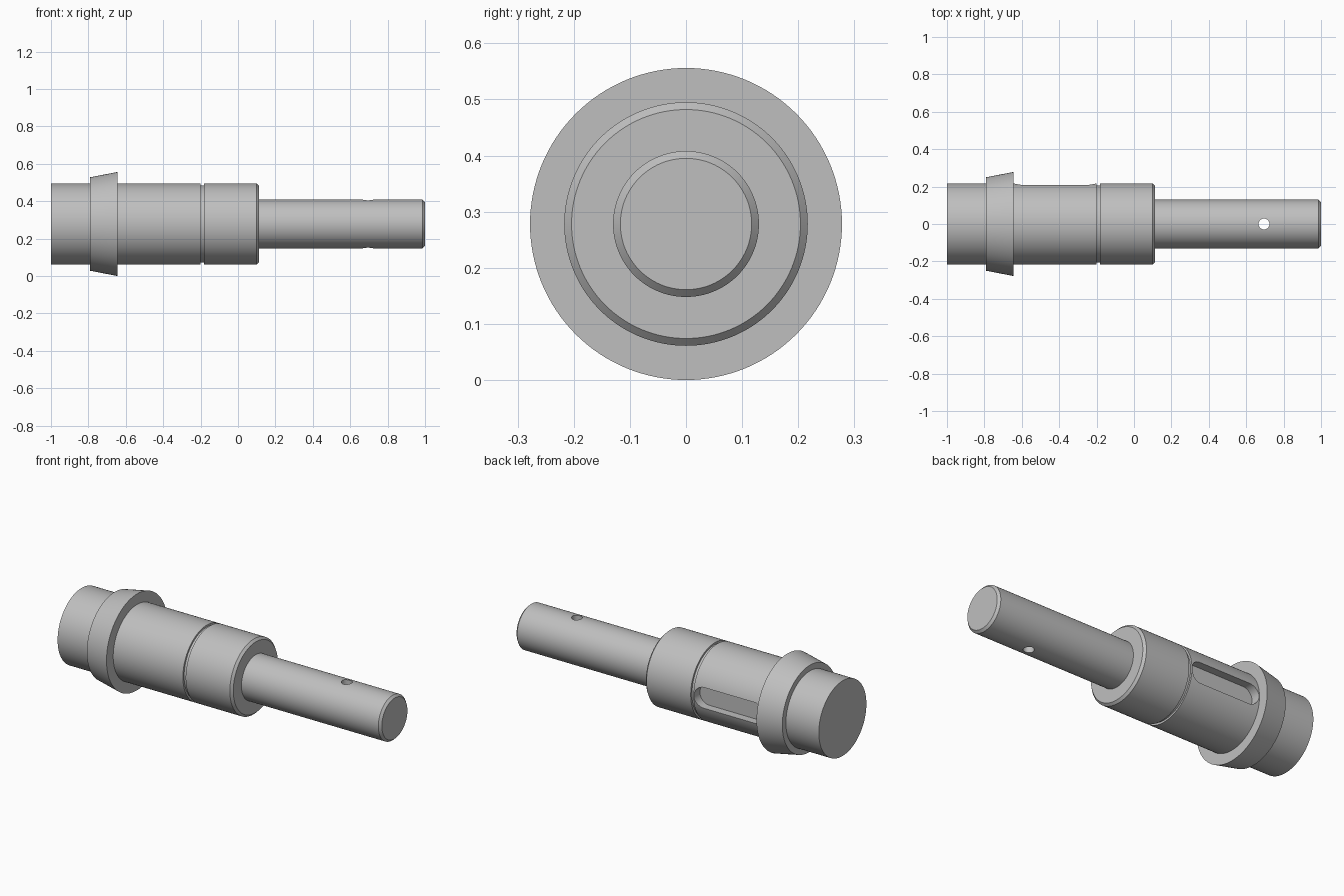
import bpy, bmesh
from math import radians
from mathutils import Matrix, Vector

cube = bpy.data.objects.get("Cube")
if cube:
    bpy.data.objects.remove(cube, do_unlink=True)

AXIS_Z = 0.278
BODY_R, SPINDLE_R, CHAMFER = 0.217, 0.13, 0.013

steel = bpy.data.materials.new("steel grey")
steel.use_nodes = True
steel.diffuse_color = (0.52, 0.52, 0.52, 1)
steel.node_tree.nodes["Principled BSDF"].inputs["Base Color"].default_value = steel.diffuse_color


def make_object(name, bm):
    bmesh.ops.recalc_face_normals(bm, faces=bm.faces)
    mesh = bpy.data.meshes.new(name)
    bm.to_mesh(mesh)
    bm.free()
    mesh.materials.append(steel)
    obj = bpy.data.objects.new(name, mesh)
    bpy.context.collection.objects.link(obj)
    return obj


def lathe(name, profile, steps=128):
    """Turn (x, radius) points around the x axis and cap both ends."""
    bm = bmesh.new()
    verts = [bm.verts.new((x, 0, r)) for x, r in profile]
    edges = [bm.edges.new(pair) for pair in zip(verts, verts[1:])]
    bmesh.ops.spin(bm, geom=verts + edges, cent=(0, 0, 0), axis=(1, 0, 0),
                   angle=radians(360), steps=steps, use_merge=True)
    bmesh.ops.remove_doubles(bm, verts=bm.verts, dist=1e-5)
    bmesh.ops.holes_fill(bm, edges=[e for e in bm.edges if e.is_boundary], sides=0)
    bmesh.ops.translate(bm, verts=bm.verts, vec=(0, 0, AXIS_Z))
    return make_object(name, bm)


def cylinder(bm, radius, depth, matrix, segments=48):
    bmesh.ops.create_cone(bm, cap_ends=True, segments=segments, radius1=radius,
                          radius2=radius, depth=depth, matrix=matrix)


def cut(target, cutter):
    mod = target.modifiers.new("cut", "BOOLEAN")
    mod.operation, mod.solver, mod.object = "DIFFERENCE", "EXACT", cutter
    bpy.ops.object.select_all(action="DESELECT")
    bpy.context.view_layer.objects.active = target
    target.select_set(True)
    bpy.ops.object.modifier_apply(modifier=mod.name)
    bpy.data.objects.remove(cutter, do_unlink=True)


# Turned shaft: tail, tapered collar, body with ring groove, spindle
shaft = lathe("stepped_shaft", [
    (-1, BODY_R),
    (-0.79, BODY_R), (-0.79, 0.25), (-0.645, 0.278), (-0.645, BODY_R),
    (-0.2, BODY_R), (-0.2, 0.206), (-0.182, 0.206), (-0.182, BODY_R),
    (0.113 - CHAMFER, BODY_R), (0.113, BODY_R - CHAMFER),
    (0.113, SPINDLE_R),
    (1 - CHAMFER, SPINDLE_R), (1, SPINDLE_R - CHAMFER),
])

# Round-ended keyway in the back of the body: a stretched cylinder
bm = bmesh.new()
key_r, key_floor, key_x, key_half = 0.06, 0.162, -0.422, 0.16
centre = Vector((key_x, key_floor + 0.1, AXIS_Z))
cylinder(bm, key_r, 0.2, Matrix.Translation(centre) @ Matrix.Rotation(radians(90), 4, "X")
         @ Matrix.Rotation(radians(3.75), 4, "Z"))
for v in bm.verts:
    v.co.x += key_half if v.co.x > key_x else -key_half
cut(shaft, make_object("keyway_cutter", bm))

# Cross-pin hole through the spindle
bm = bmesh.new()
cylinder(bm, 0.029, 0.6, Matrix.Translation((0.695, 0, AXIS_Z)))
cut(shaft, make_object("pin_hole_cutter", bm))

bpy.ops.object.shade_smooth_by_angle(angle=radians(25))
